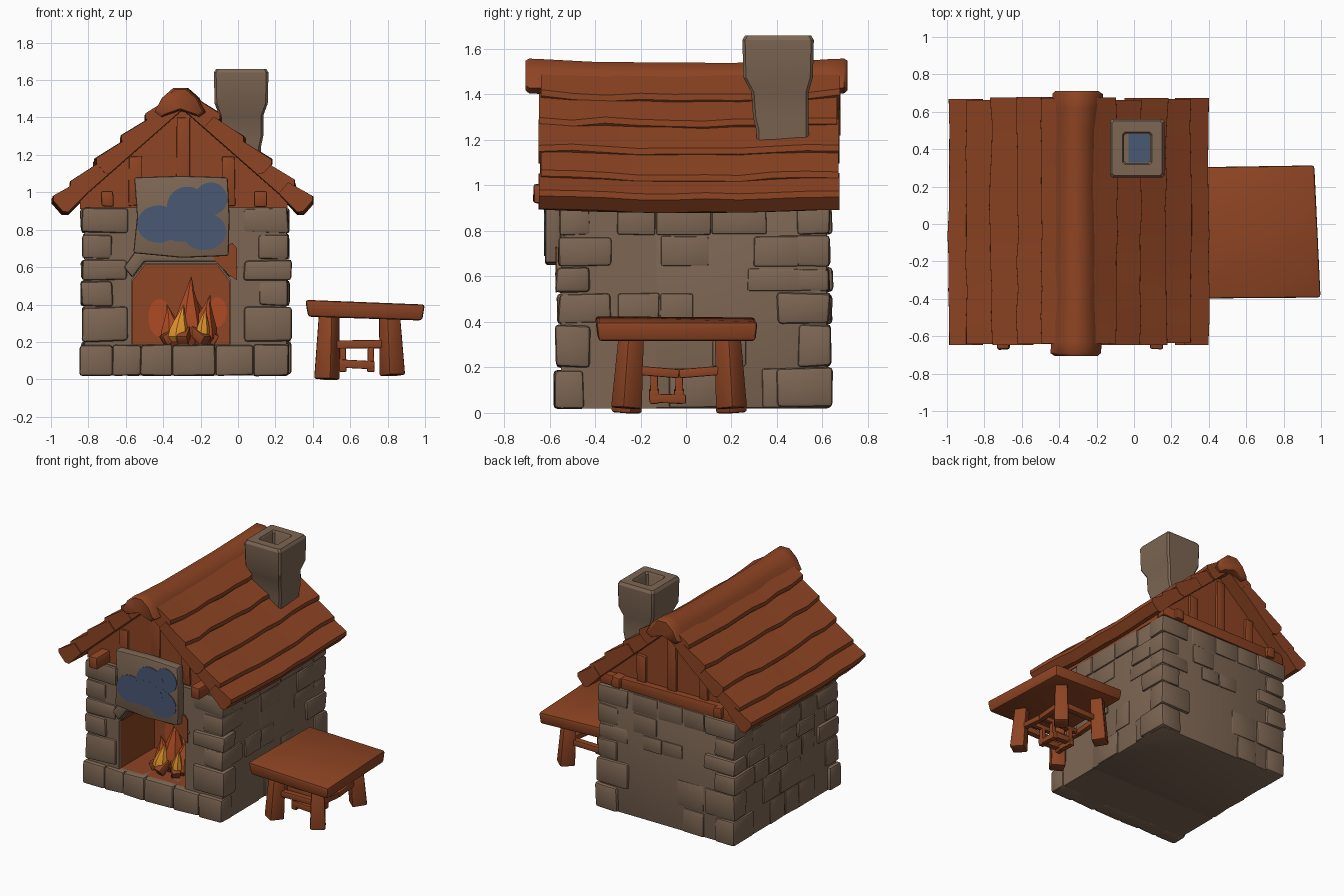
import bpy, bmesh, math, random
from mathutils import Vector

if "Cube" in bpy.data.objects:
    bpy.data.objects.remove(bpy.data.objects["Cube"])

random.seed(4)


def material(name, rgb):
    m = bpy.data.materials.new(name)
    m.diffuse_color = (*rgb, 1)
    m.use_nodes = True
    m.node_tree.nodes["Principled BSDF"].inputs["Base Color"].default_value = m.diffuse_color
    return m


STONE = material("warm grey stone", (0.205, 0.133, 0.087))
WOOD = material("red brown wood", (0.27, 0.058, 0.017))
BLUE = material("slate blue", (0.065, 0.098, 0.175))
YELLOW = material("flame yellow", (0.75, 0.29, 0.025))
ORANGE = material("ember orange", (0.42, 0.07, 0.017))


def finish(bm, name, mat, bevel=0.0, angle=35, closed=True):
    """Turn a bmesh into a named, bevelled, angle-smoothed object."""
    if closed:
        bmesh.ops.recalc_face_normals(bm, faces=bm.faces)
    if bevel:
        bm.normal_update()
        edges = [e for e in bm.edges if len(e.link_faces) == 2 and e.calc_face_angle(0) > 0.5]
        bmesh.ops.bevel(bm, geom=edges, offset=bevel, segments=2, profile=0.5,
                        affect='EDGES', clamp_overlap=True)
    me = bpy.data.meshes.new(name)
    bm.to_mesh(me)
    bm.free()
    me.materials.append(mat)
    ob = bpy.data.objects.new(name, me)
    bpy.context.collection.objects.link(ob)
    bpy.ops.object.select_all(action='DESELECT')
    ob.select_set(True)
    bpy.context.view_layer.objects.active = ob
    bpy.ops.object.shade_smooth_by_angle(angle=math.radians(angle))
    return ob


def loft(bm, rings, cap0=True, cap1=True):
    vs = [[bm.verts.new(p) for p in r] for r in rings]
    n = len(vs[0])
    for a, b in zip(vs, vs[1:]):
        for i in range(n):
            j = (i + 1) % n
            bm.faces.new((a[i], a[j], b[j], b[i]))
    if cap0:
        bm.faces.new(vs[0][::-1])
    if cap1:
        bm.faces.new(vs[-1])


def prism(bm, pts, y0, y1):
    loft(bm, [[(x, y, z) for x, z in pts] for y in (y0, y1)])


def box(bm, x0, x1, y0, y1, z0, z1, jit=0.0):
    r = lambda: random.uniform(-jit, jit)
    loft(bm, [[(x + r(), y + r(), z + r()) for x, y in ((x0, y0), (x1, y0), (x1, y1), (x0, y1))]
              for z in (z0, z1)])


def bar(bm, p0, p1, w0, w1):
    """Square strut from p0 to p1 with half widths w0, w1."""
    p0, p1 = Vector(p0), Vector(p1)
    q = (p1 - p0).to_track_quat('Z', 'Y')
    loft(bm, [[p + q @ Vector((sx * w, sy * w, 0)) for sx, sy in ((-1, -1), (1, -1), (1, 1), (-1, 1))]
              for p, w in ((p0, w0), (p1, w1))])


# --- stone walls: solid rear, arched front, hearth base
X0, X1, Y0, Y1 = -0.82, 0.26, -0.55, 0.62
bm = bmesh.new()
box(bm, X0, X1, -0.14, Y1, 0.02, 0.92)
finish(bm, "rear_walls", STONE, 0.01)
arch = [(-0.57, 0.17), (-0.57, 0.53), (-0.50, 0.62), (-0.11, 0.62), (-0.04, 0.53), (-0.04, 0.17)]
bm = bmesh.new()
prism(bm, [(X0, 0.17)] + arch + [(X1, 0.17), (X1, 0.92), (X0, 0.92)], Y0, -0.13)
finish(bm, "front_wall", STONE)
bm = bmesh.new()
box(bm, X0, X1, Y0, -0.13, 0.02, 0.18)
finish(bm, "hearth_base", STONE)

# --- hearth lining, visible from inside
bm = bmesh.new()
cx, cz = -0.305, 0.4
inner = [(cx + (x - cx) * 0.985, max(z - 0.005, 0.187)) for x, z in arch]
loft(bm, [[(x, y, z) for x, z in inner] for y in (-0.535, -0.15)], cap0=False)
bmesh.ops.reverse_faces(bm, faces=bm.faces) if bm.faces[:][-1].normal.y > 0 else None
finish(bm, "hearth_lining", WOOD, closed=False)

# --- front base course
bm = bmesh.new()
xs = [-0.845, -0.67, -0.52, -0.35, -0.12, 0.08, 0.27]
for a, b in zip(xs, xs[1:]):
    box(bm, a, b, -0.58, -0.45, 0.02, 0.185, 0.004)
finish(bm, "base_stones", STONE, 0.016)

# --- corner stones, alternating long and short
bm = bmesh.new()
zs = [0.02, 0.20, 0.39, 0.53, 0.64, 0.78, 0.92]
for sx, xc in ((-1, X0), (1, X1)):
    for sy, yc in ((-1, Y0), (1, Y1)):
        for k, (z0, z1) in enumerate(zip(zs, zs[1:])):
            if sy < 0 and k == 0:
                continue
            lx, ly = (0.23, 0.13) if k % 2 else (0.15, 0.22)
            o = random.uniform(0.008, 0.026)
            x = sorted((xc + sx * o, xc - sx * lx))
            y = sorted((yc + sy * o, yc - sy * ly))
            box(bm, *x, *y, z0 + 0.003, z1 - 0.003, 0.006)
finish(bm, "corner_stones", STONE, 0.018)

# --- scattered raised stones on the side and back walls
bm = bmesh.new()
for k in range(6):
    z0, z1 = zs[k] + 0.004, zs[k + 1] - 0.004
    for wall in ("left", "right", "back"):
        p = -0.30 if wall != "back" else X0 + 0.24
        while p < (0.38 if wall != "back" else -0.1):
            w = random.uniform(0.14, 0.24)
            o = random.uniform(0.004, 0.014)
            if random.random() < 0.6:
                if wall == "left":
                    box(bm, X0 - o, X0 + 0.05, p, p + w, z0, z1, 0.003)
                elif wall == "right":
                    box(bm, X1 - 0.05, X1 + o, p, p + w, z0, z1, 0.003)
                else:
                    box(bm, p, p + w, Y1 - 0.05, Y1 + o, z0, z1, 0.003)
            p += w + 0.006
finish(bm, "wall_stones", STONE, 0.009)

# --- lintel over the hearth and soot stain beside it
bm = bmesh.new()
prism(bm, [(-0.61, 0.60), (-0.565, 0.545), (-0.50, 0.63), (-0.11, 0.63), (-0.045, 0.545), (0.0, 0.60),
           (-0.08, 0.71), (-0.53, 0.71)], -0.57, -0.5)
finish(bm, "lintel", STONE, 0.01)
bm = bmesh.new()
prism(bm, [(-0.05, 0.56), (-0.005, 0.53), (-0.005, 0.70), (-0.03, 0.73), (-0.14, 0.67), (-0.12, 0.63)],
      -0.574, -0.568)
finish(bm, "scorch_mark", WOOD)

# --- gable, posts and beams
CX = -0.295
bm = bmesh.new()
prism(bm, [(-0.845, 0.91), (0.265, 0.91), (0.265, 0.96), (CX, 1.46), (-0.845, 0.96)], -0.52, 0.57)
finish(bm, "gable", WOOD)
bm = bmesh.new()
for x, h in ((-0.55, 1.19), (CX, 1.4), (-0.05, 1.19)):
    box(bm, x - 0.035, x + 0.035, -0.53, 0.59, 0.93, h, 0.004)
box(bm, -0.83, 0.26, 0.5, 0.62, 0.92, 1.0, 0.006)
finish(bm, "gable_posts", WOOD, 0.006)
bm = bmesh.new()
for x in (-0.70, 0.12):
    box(bm, x - 0.033, x + 0.033, -0.67, 0.645, 0.925, 1.005, 0.004)
finish(bm, "beams", WOOD, 0.01)


# --- overlapping roof planks
def sag(y):
    return 0.03 * (abs(y) / 0.7) ** 2 - 0.02


T = math.radians(41.3)
rows = [0.04, 0.195, 0.325, 0.465, 0.595, 0.69]
for side, label in ((-1, "left"), (1, "right")):
    bm = bmesh.new()
    for k, (d0, d1) in enumerate(zip(rows, rows[1:])):
        last = k == 4
        s0, s1 = d0 / math.cos(T) - 0.03, d1 / math.cos(T)
        prof = [(s0, -0.09), (s0, -0.012), (s1 - 0.01, 0.02), (s1 + 0.008, 0.0),
                (s1 + 0.008, -0.06), (s1 - 0.01, -0.09)]
        if last:
            prof[4:] = [(s1 + 0.008, -0.075), (s1 - 0.015, -0.10)]
        ya, yb = -0.645 + random.uniform(-0.01, 0.01), 0.67 + random.uniform(-0.01, 0.01)
        rings = []
        for i in range(10):
            y = ya + (yb - ya) * i / 9
            js, jn = random.uniform(-0.009, 0.009), random.uniform(-0.006, 0.006)
            ring = []
            for m, (s, n) in enumerate(prof):
                if m in (2, 3, 4):
                    s, n = s + js * (0.5 if last else 1), n + jn
                d = s * math.cos(T) + n * math.sin(T)
                ring.append((CX + side * d, y, 1.562 - s * math.sin(T) + n * math.cos(T) + sag(y) * 0.6))
            rings.append(ring)
        loft(bm, rings)
    finish(bm, label + "_roof_planks", WOOD, angle=38)

# --- ridge log
bm = bmesh.new()
prof = [(-0.135, -0.06), (-0.095, 0.015), (-0.035, 0.068), (0.035, 0.068), (0.095, 0.015), (0.135, -0.06),
        (0.10, -0.085), (0, -0.05), (-0.10, -0.085)]
rings = []
for y, f in ((-0.705, 0.86), (-0.69, 1), (-0.63, 1.0), (-0.4, 0.93), (-0.1, 0.96), (0.2, 0.92),
             (0.5, 0.94), (0.62, 1.0), (0.695, 1), (0.71, 0.86)):
    dx = random.uniform(-0.006, 0.006)
    rings.append([(-0.306 + dx + x * f, y, 1.485 + z * f + sag(y) * 0.5) for x, z in prof])
loft(bm, rings)
finish(bm, "ridge_log", WOOD, angle=45)

# --- chimney with open top
bm = bmesh.new()
rings = []
for hx, hy, z, dy in ((0.105, 0.115, 1.0, 0.02), (0.105, 0.115, 1.24, 0.02), (0.118, 0.122, 1.30, 0.012),
                      (0.118, 0.126, 1.41, 0.008), (0.142, 0.153, 1.475, 0), (0.146, 0.157, 1.64, 0),
                      (0.134, 0.145, 1.66, 0), (0.078, 0.088, 1.66, 0), (0.07, 0.08, 1.645, 0),
                      (0.07, 0.08, 1.40, 0)):
    c = 0.012
    rings.append([(0.017 + x, 0.405 + dy + y, z) for x, y in
                  ((-hx + c, -hy), (hx - c, -hy), (hx, -hy + c), (hx, hy - c),
                   (hx - c, hy), (-hx + c, hy), (-hx, hy - c), (-hx, -hy + c))])
loft(bm, rings)
finish(bm, "chimney", STONE, angle=30)
bm = bmesh.new()
box(bm, -0.03, 0.085, 0.33, 0.48, 1.40, 1.406)
finish(bm, "flue_bottom", BLUE)

# --- hanging sign with blue cloud
bm = bmesh.new()
prism(bm, [(-0.56, 0.675), (-0.30, 0.65), (-0.05, 0.66), (-0.045, 0.87), (-0.055, 1.08), (-0.30, 1.088),
           (-0.555, 1.08), (-0.54, 0.87)], -0.62, -0.55)
finish(bm, "sign_board", STONE, 0.012)
bm = bmesh.new()
for k, (x, z, rx, rz) in enumerate(((-0.425, 0.83, 0.115, 0.10), (-0.145, 0.965, 0.088, 0.088),
                                    (-0.18, 0.79, 0.118, 0.10), (-0.27, 0.925, 0.11, 0.105),
                                    (-0.30, 0.83, 0.13, 0.095))):
    pts = [(x + rx * math.cos(a * math.pi / 12), z + rz * math.sin(a * math.pi / 12)) for a in range(24)]
    prism(bm, pts, -0.6235 - k * 0.0004, -0.618)
finish(bm, "sign_cloud", BLUE)


# --- fire: bent teardrop flames
def flame(bm, x, y, z, r, h, bend):
    rings = []
    for t, f in ((0, 0.6), (0.15, 1.0), (0.35, 0.9), (0.6, 0.55), (0.8, 0.25), (1, 0.02)):
        rings.append([(x + bend * t * t + r * f * math.cos(a * math.pi / 3.5),
                       y + r * f * math.sin(a * math.pi / 3.5), z + h * t) for a in range(7)])
    loft(bm, rings)


FLAMES = {
    "ember_flames": (ORANGE, ((-0.27, -0.35, 0.18, 0.09, 0.37, 0.02), (-0.19, -0.36, 0.18, 0.08, 0.27, 0.04),
                              (-0.35, -0.34, 0.18, 0.07, 0.22, -0.03), (-0.22, -0.28, 0.18, 0.09, 0.30, -0.03))),
    "yellow_flames": (YELLOW, ((-0.32, -0.42, 0.20, 0.06, 0.20, 0.03), (-0.19, -0.43, 0.22, 0.038, 0.17, 0.02))),
}
for name, (mat, items) in FLAMES.items():
    bm = bmesh.new()
    for f in items:
        flame(bm, *f)
    finish(bm, name, mat, angle=25)
bm = bmesh.new()
for k in range(7):
    a = k * math.tau / 7
    bar(bm, (-0.265 + 0.15 * math.cos(a), -0.37 + 0.12 * math.sin(a), 0.205),
        (-0.265 + 0.03 * math.cos(a), -0.37 + 0.03 * math.sin(a), 0.27), 0.03, 0.022)
finish(bm, "fire_logs", WOOD, 0.006)
bm = bmesh.new()
for x, z, rx, rz in ((-0.42, 0.33, 0.06, 0.10), (-0.11, 0.36, 0.05, 0.08)):
    prism(bm, [(x + rx * math.cos(a * math.pi / 8), z + rz * math.sin(a * math.pi / 8)) for a in range(16)],
          -0.157, -0.151)
finish(bm, "fire_glow", ORANGE)

# --- table
bm = bmesh.new()
loft(bm, [[(0.375, -0.39, 0.335), (0.985, -0.385, 0.315), (0.96, 0.305, 0.315), (0.375, 0.30, 0.335)],
          [(0.36, -0.40, 0.425), (1.0, -0.395, 0.40), (0.965, 0.315, 0.40), (0.36, 0.305, 0.42)]])
finish(bm, "table_top", WOOD, 0.015)
bm = bmesh.new()
for xb, xt in ((0.475, 0.488), (0.825, 0.81)):
    for yb, yt in ((-0.262, -0.24), (0.20, 0.183)):
        bar(bm, (xb, yb, 0.0 if xb < 0.6 else 0.02), (xt, yt, 0.35), 0.052, 0.043)
finish(bm, "table_legs", WOOD, 0.012)
bm = bmesh.new()
for y in (-0.24, 0.18):
    bar(bm, (0.48, y, 0.185), (0.82, y, 0.19), 0.022, 0.022)
for x in (0.485, 0.815):
    bar(bm, (x, -0.25, 0.19), (x, -0.03, 0.172), 0.02, 0.02)
    bar(bm, (x, -0.03, 0.172), (x, 0.19, 0.19), 0.02, 0.02)
finish(bm, "table_stretchers", WOOD, 0.006)

# --- small stool under the table
bm = bmesh.new()
for x in (0.56, 0.71):
    for y in (-0.14, -0.03):
        bar(bm, (x, y, 0.04), (x, y, 0.175), 0.019, 0.016)
    bar(bm, (x, -0.16, 0.065), (x, 0.0, 0.06), 0.02, 0.02)
for y in (-0.14, -0.03):
    bar(bm, (0.54, y, 0.085), (0.73, y, 0.075), 0.022, 0.022)
    bar(bm, (0.5, y, 0.18), (0.80, y, 0.18), 0.016, 0.016)
finish(bm, "small_stool", WOOD, 0.005)
